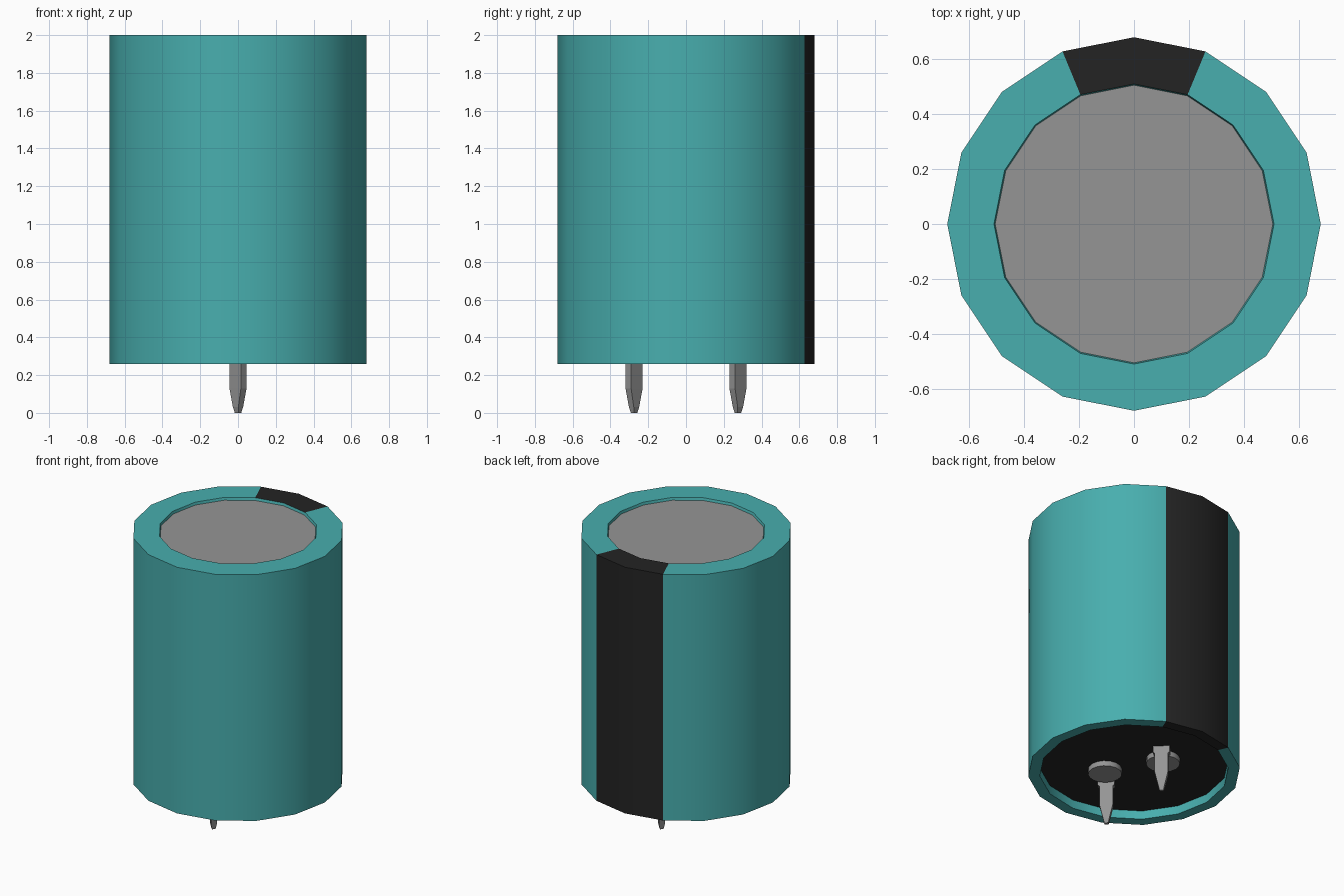
import bpy, bmesh, math
from mathutils import Matrix, Vector

if "Cube" in bpy.data.objects:
    bpy.data.objects.remove(bpy.data.objects["Cube"], do_unlink=True)

SIDES = 16


def material(name, rgb):
    m = bpy.data.materials.new(name)
    m.use_nodes = True
    col = (*rgb, 1.0)
    m.diffuse_color = col
    m.node_tree.nodes["Principled BSDF"].inputs["Base Color"].default_value = col
    return m


TEAL = material("teal sleeve", (0.065, 0.425, 0.425))
BLACK = material("black", (0.0176, 0.0176, 0.0176))
GREY = material("grey metal", (0.3, 0.3, 0.3))


def finish(bm, name, mats, smooth=False):
    bmesh.ops.recalc_face_normals(bm, faces=bm.faces)
    me = bpy.data.meshes.new(name)
    bm.to_mesh(me)
    bm.free()
    for m in mats:
        me.materials.append(m)
    ob = bpy.data.objects.new(name, me)
    bpy.context.collection.objects.link(ob)
    if smooth:
        bpy.ops.object.select_all(action="DESELECT")
        ob.select_set(True)
        bpy.context.view_layer.objects.active = ob
        bpy.ops.object.shade_smooth_by_angle(angle=math.radians(30))
    return ob


# Shrink sleeve: ring profile turned around z, with a polarity stripe at the back
def sleeve():
    profile = [(0.505, 1.98), (0.51, 2.0), (0.68, 2.0),
               (0.68, 0.26), (0.606, 0.26), (0.606, 0.32)]
    bm = bmesh.new()
    rings = []
    for i in range(SIDES):
        a = 2 * math.pi * i / SIDES
        rings.append([bm.verts.new((r * math.cos(a), r * math.sin(a), z))
                      for r, z in profile])
    for i in range(SIDES):
        a, b = rings[i], rings[(i + 1) % SIDES]
        for j in range(len(profile) - 1):
            f = bm.faces.new((a[j], a[j + 1], b[j + 1], b[j]))
            # two segments either side of +y form the stripe
            if i in (3, 4) and j in (1, 2, 3):
                f.material_index = 1
    ob = finish(bm, "sleeve", [TEAL, BLACK], True)
    # an open shell: make sure the outer wall faces outwards
    wall = max(ob.data.polygons, key=lambda p: p.area)
    if wall.normal.dot(Vector((wall.center.x, wall.center.y, 0))) < 0:
        ob.data.flip_normals()


def disc(name, radius, z0, z1, mat, x=0, y=0, sides=SIDES):
    bm = bmesh.new()
    bmesh.ops.create_cone(bm, cap_ends=True, segments=sides, radius1=radius,
                          radius2=radius, depth=z1 - z0,
                          matrix=Matrix.Translation((x, y, (z0 + z1) / 2)))
    finish(bm, name, [mat], True)


# Flat snap-in terminal: stacked rectangular sections, turned 45 degrees
def terminal(name, y):
    sections = [(0.33, 0.108, 0.042), (0.275, 0.108, 0.042), (0.268, 0.086, 0.042),
                (0.13, 0.086, 0.042), (0.03, 0.04, 0.036), (0.0, 0.026, 0.022)]
    turn = Matrix.Translation((0, y, 0)) @ Matrix.Rotation(-math.pi / 4, 4, "Z")
    bm = bmesh.new()
    loops = []
    for z, w, t in sections:
        loops.append([bm.verts.new(turn @ Vector((sx * w / 2, sy * t / 2, z)))
                      for sx, sy in ((-1, -1), (1, -1), (1, 1), (-1, 1))])
    for a, b in zip(loops, loops[1:]):
        for k in range(4):
            n = (k + 1) % 4
            bm.faces.new((a[k], a[n], b[n], b[k]))
    bm.faces.new(loops[0])
    bm.faces.new(loops[-1])
    finish(bm, name, [GREY])


sleeve()
disc("can_top", 0.508, 1.94, 1.982, GREY)
disc("base_plate", 0.606, 0.32, 0.36, BLACK)

# Terminals and their rivets
for side, s in (("back", 1), ("front", -1)):
    terminal(side + "_terminal", 0.275 * s)
    disc(side + "_rivet", 0.108, 0.283, 0.33, GREY, -0.1 * s, 0.17 * s)
